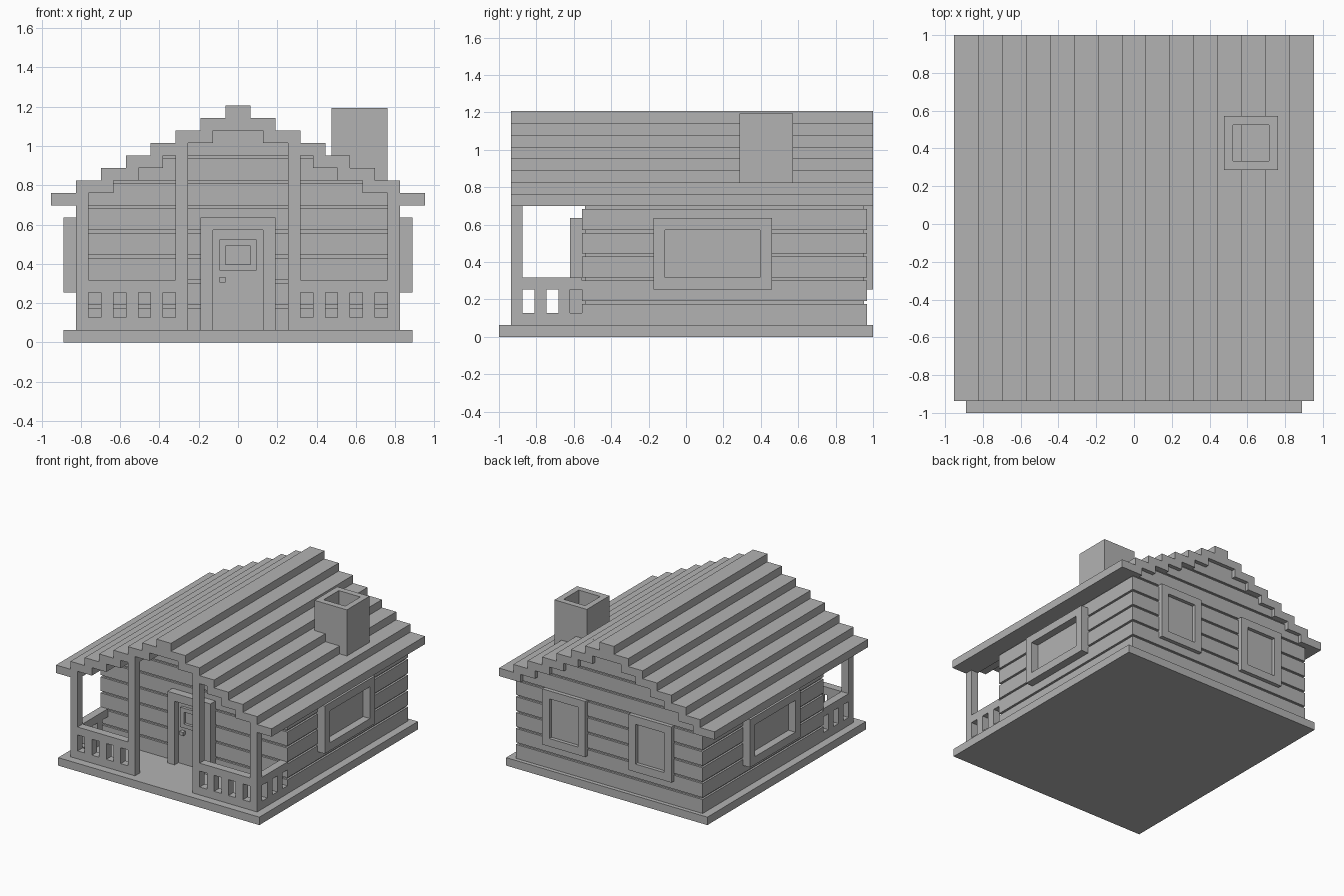
import bpy
import bmesh

cube = bpy.data.objects.get("Cube")
if cube:
    bpy.data.objects.remove(cube, do_unlink=True)

U = 2 / 31.5  # one building module

grey = bpy.data.materials.new("plain_grey")
grey.use_nodes = True
colour = (0.45, 0.45, 0.45, 1)
grey.diffuse_color = colour
grey.node_tree.nodes["Principled BSDF"].inputs["Base Color"].default_value = colour


def add_box(bm, x, y, z):
    """Add one box from (low, high) ranges in modules."""
    verts = bmesh.ops.create_cube(bm, size=1)["verts"]
    for v in verts:
        v.co = [U * ((a + b) / 2 + c * (b - a)) for c, (a, b) in zip(v.co, (x, y, z))]


def build(name, boxes, mirror=False):
    """Make one object out of boxes, optionally repeated across x = 0."""
    bm = bmesh.new()
    for x, y, z in boxes:
        add_box(bm, x, y, z)
        if mirror:
            add_box(bm, (-x[1], -x[0]), y, z)
    mesh = bpy.data.meshes.new(name)
    bm.to_mesh(mesh)
    bm.free()
    mesh.materials.append(grey)
    obj = bpy.data.objects.new(name, mesh)
    bpy.context.collection.objects.link(obj)
    return obj


def ring(a, b, t):
    """Four non-overlapping bars framing the rectangle a by b, t thick."""
    return [((a[0], a[0] + t), b), ((a[1] - t, a[1]), b),
            ((a[0] + t, a[1] - t), (b[0], b[0] + t)),
            ((a[0] + t, a[1] - t), (b[1] - t, b[1]))]


FRONT, BACK, SIDE = -8.75, 15.25, 13
PORCH = (-14.75, -13.75)
ROOF = (-14.75, 15.75)

build("base", [((-14, 14), (-15.75, 15.75), (0, 1))])

# Log walls: protruding logs over a slightly inset core, narrowing in the gable
logs, core = [], []
for k in range(8):
    half = SIDE if k < 5 else 12.5 - 4 * (k - 5)
    low = 1 + 2 * k
    top = low + (1.75 if k < 7 else 2)
    logs.append(((-half, half), (FRONT, BACK), (low, top)))
    if k < 7:
        core.append(((0.25 - half, half - 0.25), (FRONT + 0.25, BACK - 0.25), (top, low + 2)))
build("wall_logs", logs)
build("wall_grooves", core)

# Stepped roof
build("roof_steps", [((12 - 2 * i, 15 - 2 * i), ROOF, (11 + i, 12 + i)) for i in range(7)], True)
build("roof_ridge", [((-1, 1), ROOF, (18, 19))])

# Chimney with an open flue
build("chimney", [(x, y, (12, 18.8)) for x, y in ring((7.5, 12), (4.5, 9), 0.75)])
build("flue_floor", [((8.25, 11.25), (5.25, 8.25), (12, 14))])

# Porch posts and railings
build("outer_posts", [((12, 13), PORCH, (1, 11))], True)
build("inner_posts", [((4, 5), PORCH, (1, 15))], True)
rails, bars = [], []
for z in ((1, 2), (4, 5)):
    rails.append(((5, 12), PORCH, z))
    rails.append(((12, 13), (PORCH[1], FRONT), z))
for i in range(3):
    bars.append(((6 + 2 * i, 7 + 2 * i), PORCH, (2, 4)))
for i in range(2):
    y = PORCH[1] + 1 + 2 * i
    bars.append(((12, 13), (y, y + 1), (2, 4)))
build("porch_rails", rails, True)
build("porch_balusters", bars, True)

# Side windows
build("side_window_frames", [((SIDE - 0.3, SIDE + 1), y, z) for y, z in ring((-2.75, 7.25), (4, 10), 1)], True)
build("side_window_panes", [((SIDE - 0.3, SIDE + 0.05), (-1.75, 6.25), (5, 9))], True)

# Back windows
build("back_window_frames", [(x, (BACK - 0.3, BACK + 0.5), z) for x, z in ring((3, 9), (4, 11), 1)], True)
build("back_window_panes", [((4, 8), (BACK - 0.3, BACK + 0.05), (5, 10))], True)

# Front door
jamb = (FRONT - 1, FRONT + 0.3)
build("door_frame", [((2, 3), jamb, (1, 10))], True)
build("door_lintel", [((-2, 2), jamb, (9, 10))])
build("door", [((-2, 2), (FRONT - 0.25, FRONT + 0.3), (1, 9))])
build("door_window_frame", [(x, (FRONT - 0.6, FRONT - 0.25), z)
                            for x, z in ring((-1.5, 1.5), (5.75, 8.25), 0.5)])
build("door_knob", [((-1.5, -1), (FRONT - 0.75, FRONT - 0.25), (4.8, 5.25))])
